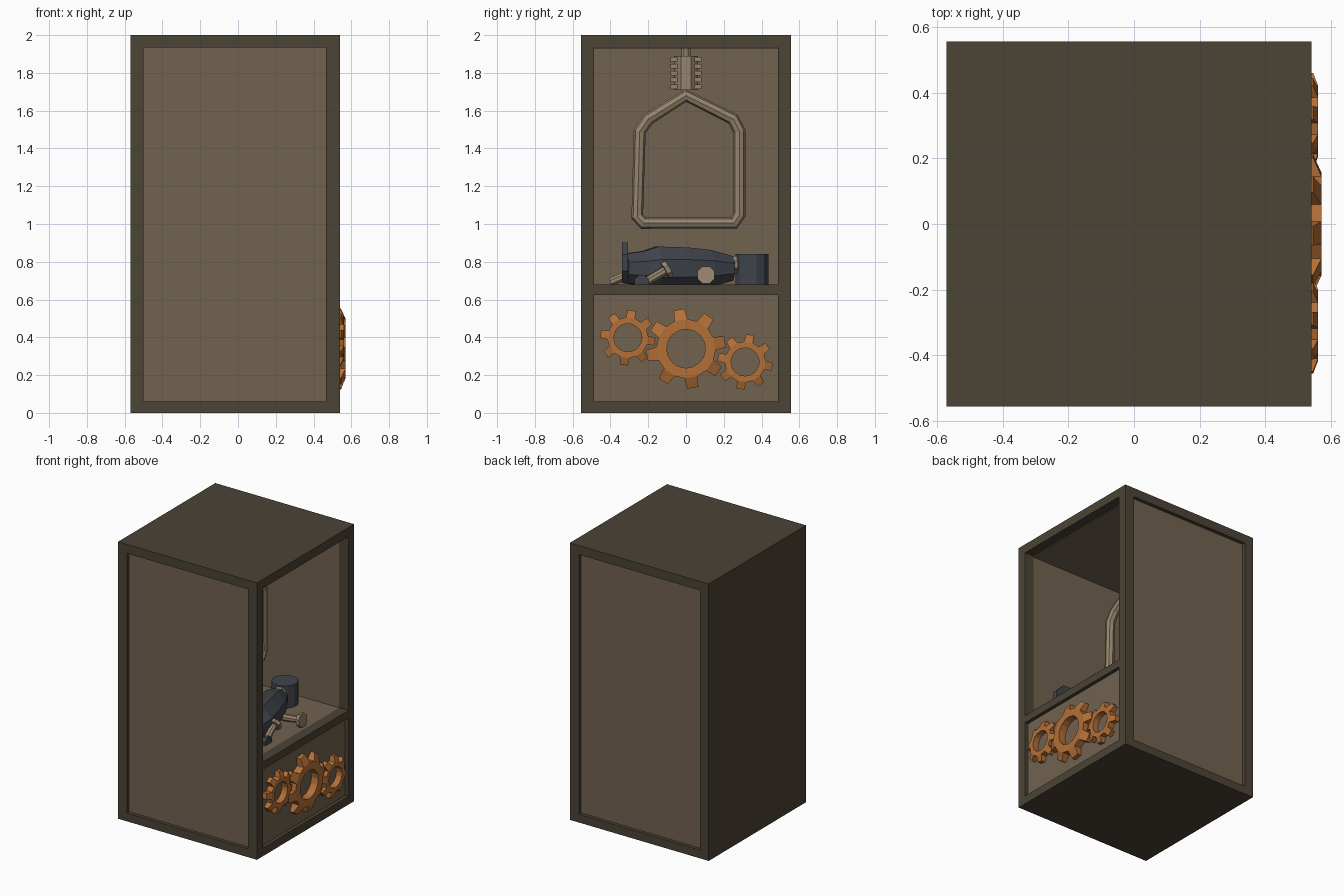
import bpy, bmesh, math
from mathutils import Vector

if "Cube" in bpy.data.objects:
    bpy.data.objects.remove(bpy.data.objects["Cube"])


def mat(name, r, g, b):
    m = bpy.data.materials.new(name)
    lin = [((c / 255 + 0.055) / 1.055) ** 2.4 for c in (r, g, b)]
    m.diffuse_color = (*lin, 1)
    m.use_nodes = True
    m.node_tree.nodes["Principled BSDF"].inputs["Base Color"].default_value = m.diffuse_color
    return m


FRAME = mat("dark frame brown", 76, 67, 53)
PANEL = mat("panel brown", 113, 98, 80)
ORANGE = mat("gear orange", 180, 112, 56)
BEIGE = mat("pale beige", 150, 133, 110)
GREY = mat("dark slate grey", 64, 68, 75)


def finish(name, bm, material):
    bmesh.ops.recalc_face_normals(bm, faces=bm.faces)
    me = bpy.data.meshes.new(name)
    bm.to_mesh(me)
    bm.free()
    me.materials.append(material)
    ob = bpy.data.objects.new(name, me)
    bpy.context.collection.objects.link(ob)
    return ob


def box(name, material, x0, x1, y0, y1, z0, z1):
    bm = bmesh.new()
    bmesh.ops.create_cube(bm, size=1)
    for v in bm.verts:
        v.co = ((x0 + x1) / 2 + v.co.x * (x1 - x0),
                (y0 + y1) / 2 + v.co.y * (y1 - y0),
                (z0 + z1) / 2 + v.co.z * (z1 - z0))
    return finish(name, bm, material)


def lathe(name, material, origin, direction, profile, sides=8):
    """Spin (distance, radius) points round a straight axis."""
    q = Vector(direction).to_track_quat('Z', 'Y')
    bm = bmesh.new()
    rings = []
    for d, r in profile:
        ring = []
        for i in range(sides):
            a = 2 * math.pi * (i + 0.5) / sides
            p = q @ Vector((r * math.cos(a), r * math.sin(a), d))
            ring.append(bm.verts.new(Vector(origin) + p))
        rings.append(ring)
    for a, b in zip(rings, rings[1:]):
        for i in range(sides):
            j = (i + 1) % sides
            bm.faces.new((a[i], a[j], b[j], b[i]))
    bm.faces.new(rings[0])
    bm.faces.new(rings[-1])
    return finish(name, bm, material)


# Cabinet shell: slabs, solid left side, corner posts, middle rail
box("top_slab", FRAME, -0.57, 0.54, -0.555, 0.555, 1.935, 2)
box("bottom_slab", FRAME, -0.57, 0.54, -0.555, 0.555, 0, 0.06)
box("left_side", FRAME, -0.57, -0.5, -0.555, 0.555, 0.06, 1.935)
for s, side in ((-1, "front"), (1, "back")):
    ys = sorted((s * 0.488, s * 0.555))
    box(side + "_post", FRAME, 0.467, 0.54, *ys, 0.06, 1.935)
    # Recessed brown panel, also the inner wall of the compartment
    box(side + "_panel", PANEL, -0.5, 0.467, *sorted((s * 0.488, s * 0.53)), 0.06, 1.935)
box("middle_rail", FRAME, 0.467, 0.54, -0.488, 0.488, 0.625, 0.68)
box("lower_panel", PANEL, 0.48, 0.515, -0.488, 0.488, 0.06, 0.625)
box("shelf", PANEL, -0.5, 0.467, -0.488, 0.488, 0.635, 0.68)
box("inner_back_wall", PANEL, -0.5, -0.49, -0.488, 0.488, 0.68, 1.935)
box("inner_ceiling", PANEL, -0.49, 0.467, -0.488, 0.488, 1.928, 1.935)


# Gears with teeth sloping back towards their tips
def gear(name, y, z, tip, root, hole, x_front, offset, teeth=8):
    bm = bmesh.new()
    fo, bo, fi, bi = [], [], [], []
    for t in range(teeth):
        for da, r, x in ((-13, root, x_front), (-8, tip, 0.545), (8, tip, 0.545), (13, root, x_front)):
            a = math.radians(offset + t * 360 / teeth + da)
            c, s = math.cos(a), math.sin(a)
            fo.append(bm.verts.new((x, y + r * c, z + r * s)))
            bo.append(bm.verts.new((0.51, y + r * c, z + r * s)))
            fi.append(bm.verts.new((x_front, y + hole * c, z + hole * s)))
            bi.append(bm.verts.new((0.51, y + hole * c, z + hole * s)))
    n = len(fo)
    for i in range(n):
        j = (i + 1) % n
        if i % 4 == 0:      # flat rim under the tooth, then its sloped face
            bm.faces.new((fo[i], fo[i + 3], fi[i + 3], fi[i + 2], fi[i + 1], fi[i]))
            bm.faces.new((fo[i], fo[i + 1], fo[i + 2], fo[i + 3]))
        elif i % 4 == 3:
            bm.faces.new((fo[i], fo[j], fi[j], fi[i]))
        bm.faces.new((fo[i], fo[j], bo[j], bo[i]))
        bm.faces.new((fi[i], fi[j], bi[j], bi[i]))
        bm.faces.new((bo[i], bo[j], bi[j], bi[i]))
    finish(name, bm, ORANGE)


gear("large_gear", 0.0, 0.34, 0.212, 0.157, 0.102, 0.57, 10)
gear("small_gear_left", -0.308, 0.398, 0.147, 0.108, 0.074, 0.56, -8)
gear("small_gear_right", 0.313, 0.27, 0.147, 0.108, 0.074, 0.56, -10)

# Hanging loop: faceted tube along a closed path
path = [(0, 1.68), (-0.20, 1.555), (-0.245, 1.49), (-0.258, 1.04), (-0.225, 1.005),
        (0.255, 1.005), (0.283, 1.05), (0.283, 1.49), (0.25, 1.555)]
cu = bpy.data.curves.new("loop_path", 'CURVE')
cu.dimensions = '3D'
cu.bevel_depth = 0.033
cu.bevel_resolution = 2
sp = cu.splines.new('POLY')
sp.points.add(len(path) - 1)
for p, (y, z) in zip(sp.points, path):
    p.co = (0, y, z, 1)
sp.use_cyclic_u = True
sp.use_smooth = False
tmp = bpy.data.objects.new("loop_path", cu)
bpy.context.collection.objects.link(tmp)
me = bpy.data.meshes.new_from_object(tmp.evaluated_get(bpy.context.evaluated_depsgraph_get()))
bpy.data.objects.remove(tmp)
me.materials.clear()
me.materials.append(BEIGE)
bpy.context.collection.objects.link(bpy.data.objects.new("hanging_loop", me))

# Ribbed grip and stem above the loop
lathe("loop_grip", BEIGE, (0, 0, 1.71), (0, 0, 1), [(0, 0.068), (0.18, 0.068)])
for i in range(5):
    z = 1.715 + i * 0.036
    box("grip_rib", BEIGE, -0.045, 0.045, -0.083, 0.083, z, z + 0.024)
lathe("loop_stem", BEIGE, (0, 0, 1.88), (0, 0, 1), [(0, 0.027), (0.05, 0.027)])

# Dark tool lying on the shelf
lathe("tool_body", GREY, (0.29, -0.32, 0.765), (-0.15, 0.62, 0),
      [(0, 0.085), (0.1, 0.1), (0.17, 0.125), (0.33, 0.12), (0.46, 0.105), (0.58, 0.07)])
lathe("tool_disc", GREY, (0.31, -0.34, 0.795), (0, 1, 0), [(0, 0.115), (0.032, 0.115)])
lathe("tool_collar", BEIGE, (0.16, 0.225, 0.785), (-0.15, 0.62, 0), [(0, 0.05), (0.04, 0.05)])
lathe("tool_cup", GREY, (0.13, 0.35, 0.68), (0, 0, 1), [(0, 0.09), (0.16, 0.09)], 12)
lathe("tool_wheel", GREY, (0.38, -0.235, 0.69), (1, 0, 0), [(0, 0.042), (0.03, 0.042)])


# Loose bolts: head and shaft in one spun profile
def bolt(name, head, direction, length):
    lathe(name, BEIGE, head, direction,
          [(0, 0.05), (0.025, 0.05), (0.025, 0.024), (length, 0.024)])


bolt("bolt_facing_out", (0.445, 0.106, 0.73), (-1, 0, -0.12), 0.16)
bolt("bolt_leaning", (0.36, -0.09, 0.765), (0.1, -0.85, -0.5), 0.16)
bolt("bolt_by_disc", (0.28, -0.29, 0.74), (0, -0.9, -0.4), 0.12)
